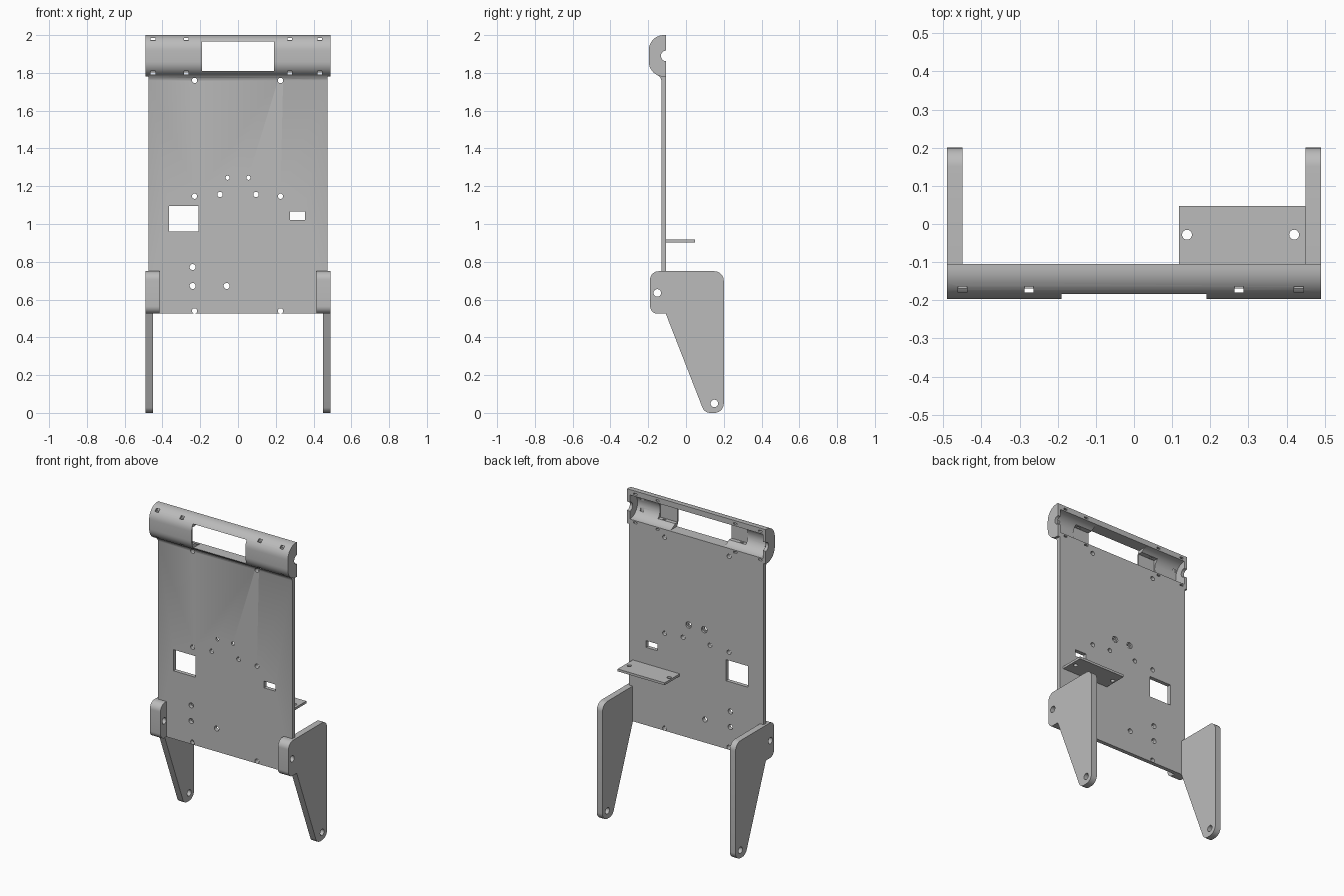
import bpy, math
from mathutils import Vector

if "Cube" in bpy.data.objects:
    bpy.data.objects.remove(bpy.data.objects["Cube"], do_unlink=True)

grey = bpy.data.materials.new("plain grey")
grey.use_nodes = True
grey.diffuse_color = (0.5, 0.5, 0.5, 1)
grey.node_tree.nodes["Principled BSDF"].inputs["Base Color"].default_value = (0.5, 0.5, 0.5, 1)


def rounded(corners, steps=10):
    """Replace each (y, z, radius) corner of a polygon with an arc."""
    out = []
    for i, (y, z, r) in enumerate(corners):
        p = Vector((y, z))
        if r == 0:
            out.append(p)
            continue
        a = (Vector(corners[i - 1][:2]) - p).normalized()
        b = (Vector(corners[(i + 1) % len(corners)][:2]) - p).normalized()
        half = a.angle(b) / 2
        centre = p + (a + b).normalized() * (r / math.sin(half))
        start = p + a * (r / math.tan(half)) - centre
        end = p + b * (r / math.tan(half)) - centre
        sweep = math.pi - 2 * half
        for k in range(steps + 1):
            t = k / steps
            out.append(centre + (start * math.sin((1 - t) * sweep)
                                 + end * math.sin(t * sweep)) / math.sin(sweep))
    return out


def extrude(name, outline, lo, hi, axis="x"):
    """Extrude a 2D outline along one axis; the outline fills the other two in order."""
    place = {"x": lambda p, d: (d, p[0], p[1]),
             "y": lambda p, d: (p[0], d, p[1]),
             "z": lambda p, d: (p[0], p[1], d)}[axis]
    n = len(outline)
    verts = [place(p, d) for d in (lo, hi) for p in outline]
    faces = [list(range(n))[::-1], list(range(n, 2 * n))]
    faces += [(i, (i + 1) % n, n + (i + 1) % n, n + i) for i in range(n)]
    mesh = bpy.data.meshes.new(name)
    mesh.from_pydata(verts, [], faces)
    ob = bpy.data.objects.new(name, mesh)
    bpy.context.collection.objects.link(ob)
    mesh.materials.append(grey)
    # make normals point outwards whatever the winding
    bpy.context.view_layer.objects.active = ob
    bpy.ops.object.mode_set(mode="EDIT")
    bpy.ops.mesh.select_all(action="SELECT")
    bpy.ops.mesh.normals_make_consistent(inside=False)
    bpy.ops.object.mode_set(mode="OBJECT")
    return ob


def rect(a0, a1, b0, b1):
    return [(a0, b0), (a1, b0), (a1, b1), (a0, b1)]


def circle(a, b, r, n=24):
    return [(a + r * math.cos(math.tau * i / n), b + r * math.sin(math.tau * i / n))
            for i in range(n)]


def cut(ob, outline, lo, hi, axis):
    cutter = extrude("cutter", outline, lo, hi, axis)
    cutter.hide_render = True
    mod = ob.modifiers.new("cut", "BOOLEAN")
    mod.operation, mod.solver, mod.object = "DIFFERENCE", "EXACT", cutter
    bpy.context.view_layer.objects.active = ob
    bpy.ops.object.modifier_apply(modifier=mod.name)
    bpy.data.objects.remove(cutter, do_unlink=True)


BACK, FACE = -0.105, -0.13

# Main panel with a flared lip under the cover
panel = extrude("main_panel", [(BACK, 0.525), (FACE, 0.525), (FACE, 1.76), (-0.134, 1.772),
                               (-0.146, 1.786), (BACK, 1.786)], -0.475, 0.475)
for x, z, r in [(-0.23, 1.76, 0.014), (0.225, 1.76, 0.014), (-0.23, 1.147, 0.014),
                (0.225, 1.147, 0.014), (-0.23, 0.54, 0.014), (0.225, 0.54, 0.014),
                (-0.095, 1.156, 0.014), (0.095, 1.156, 0.014),
                (-0.055, 1.245, 0.011), (0.055, 1.245, 0.011),
                (-0.24, 0.772, 0.016), (-0.24, 0.672, 0.016), (-0.06, 0.672, 0.016)]:
    cut(panel, circle(x, z, r), -0.3, 0, "y")
for x in (-0.055, 0.055):  # counterbores on the back
    cut(panel, circle(x, 1.245, 0.02), BACK - 0.012, 0, "y")
cut(panel, rect(-0.365, -0.21, 0.96, 1.095), -0.3, 0, "y")
cut(panel, rect(0.275, 0.355, 1.022, 1.065), -0.3, 0, "y")

# Hollow rounded cover along the top
cover = extrude("top_cover", rounded([(BACK, 1.78, 0), (-0.197, 1.78, 0.08),
                                      (-0.197, 2, 0.08), (BACK, 2, 0)]), -0.49, 0.49)
cut(cover, circle(BACK, 1.888, 0.077, 48), -0.47, 0.47, "x")
cut(cover, circle(BACK, 1.89, 0.028), -0.6, 0.6, "x")
cut(cover, rect(-0.19, 0.19, 1.811, 1.965), -0.3, 0, "y")
for s in (-1, 1):
    lo, hi = sorted((s * 0.18, s * 0.31))
    cut(cover, rect(lo, hi, 1.835, 1.945), -0.187, 0, "y")
    for x in (0.275 * s, 0.45 * s - 0.018 * (s > 0) + 0.0):
        # tie slots through the rims and the curved wall
        for z in (1.797, 1.98):
            cut(cover, rect(x - 0.012, x + 0.012, z - 0.005, z + 0.005), -0.3, 0, "y")
        cut(cover, rect(x - 0.012, x + 0.012, -0.179, -0.169), 1.7, 2.1, "z")

# Side legs with front pads
leg_shape = rounded([(-0.19, 0.75, 0.045), (0.2, 0.75, 0.05), (0.2, 0, 0.05), (0.098, 0, 0.045),
                     (-0.107, 0.525, 0), (-0.19, 0.525, 0.04)])
pad_shape = rounded([(-0.19, 0.75, 0.045), (FACE, 0.75, 0), (FACE, 0.525, 0),
                     (-0.19, 0.525, 0.04)])
parts = [panel, cover]
for side, s in (("left", 1), ("right", -1)):
    leg = extrude(side + "_leg", leg_shape, *sorted((s * 0.45, s * 0.49)))
    pad = extrude(side + "_pad", pad_shape, *sorted((s * 0.415, s * 0.45)))
    for ob in (leg, pad):
        cut(ob, circle(-0.152, 0.635, 0.02), -0.6, 0.6, "x")
    cut(leg, circle(0.15, 0.05, 0.02), -0.6, 0.6, "x")
    parts += [leg, pad]

# Small shelf on the back
shelf = extrude("rear_shelf", rect(0.118, 0.45, BACK, 0.047), 0.902, 0.917, "z")
for x in (0.139, 0.42):
    cut(shelf, circle(x, -0.028, 0.013), 0.8, 1, "z")
parts.append(shelf)

for ob in parts:
    bpy.ops.object.select_all(action="DESELECT")
    ob.select_set(True)
    bpy.context.view_layer.objects.active = ob
    bpy.ops.object.shade_smooth_by_angle(angle=math.radians(30))
